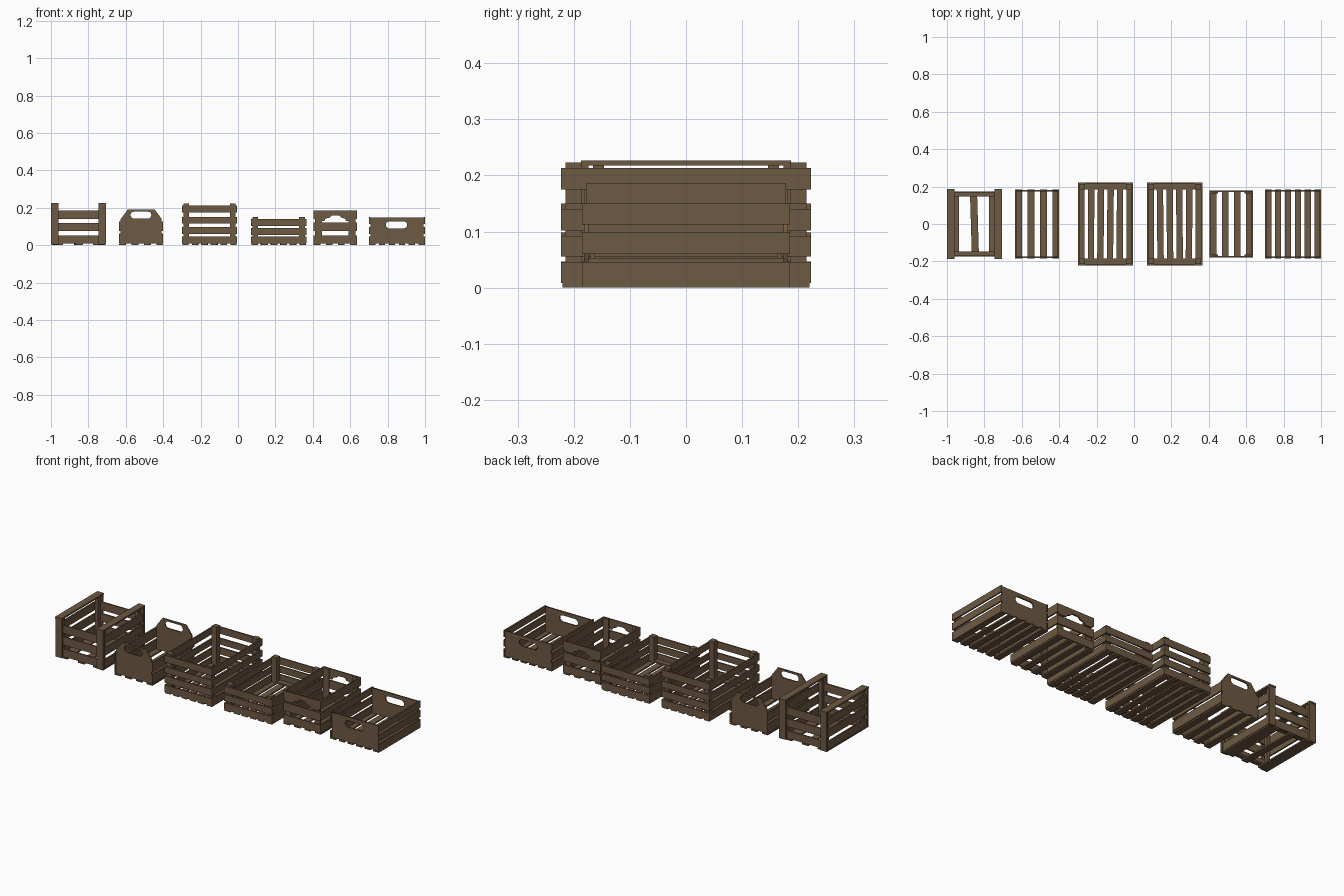
import bpy, math, random

if "Cube" in bpy.data.objects:
    bpy.data.objects.remove(bpy.data.objects["Cube"])

random.seed(4)
wood = bpy.data.materials.new("brown wood")
wood.diffuse_color = (0.155, 0.1, 0.056, 1)
wood.use_nodes = True
wood.node_tree.nodes["Principled BSDF"].inputs["Base Color"].default_value = wood.diffuse_color
T = 0.008  # board thickness


def box(name, x0, x1, y0, y1, z0, z1, turn=0.0):
    """Plain board given by its extents, optionally turned about z."""
    bpy.ops.mesh.primitive_cube_add(size=1, location=((x0 + x1) / 2, (y0 + y1) / 2, (z0 + z1) / 2),
                                    rotation=(0, 0, turn))
    ob = bpy.context.object
    ob.name = name
    ob.scale = (x1 - x0, y1 - y0, z1 - z0)
    ob.data.materials.append(wood)
    return ob


def panel(name, loops, y):
    """Upright board cut from x/z outlines (the second loop is a hole)."""
    cu = bpy.data.curves.new(name, 'CURVE')
    cu.dimensions, cu.fill_mode, cu.extrude = '2D', 'BOTH', T / 2
    for pts in loops:
        sp = cu.splines.new('POLY')
        sp.points.add(len(pts) - 1)
        for p, (x, z) in zip(sp.points, pts):
            p.co = (x, z, 0, 1)
        sp.use_cyclic_u = True
    tmp = bpy.data.objects.new(name + "_outline", cu)
    bpy.context.collection.objects.link(tmp)
    dg = bpy.context.evaluated_depsgraph_get()
    me = bpy.data.meshes.new_from_object(tmp.evaluated_get(dg))
    bpy.data.objects.remove(tmp)
    me.materials.clear()
    me.materials.append(wood)
    ob = bpy.data.objects.new(name, me)
    bpy.context.collection.objects.link(ob)
    ob.location.y = y
    ob.rotation_euler.x = math.pi / 2
    return ob


def slot(x0, x1, z0, z1, n=6):
    """Rounded hand hole."""
    r, zc = (z1 - z0) / 2, (z0 + z1) / 2
    pts = []
    for cx, a0 in ((x1 - r, -math.pi / 2), (x0 + r, math.pi / 2)):
        pts += [(cx + r * math.cos(a0 + math.pi * i / n), zc + r * math.sin(a0 + math.pi * i / n))
                for i in range(n + 1)]
    return pts


def floor_slats(x0, x1, y, count, width, tilt=0.0):
    """Evenly spaced floor boards running front to back."""
    for i in range(count):
        x = x0 + (x1 - x0 - width) * i / (count - 1)
        turn = random.uniform(-tilt, tilt) if 0 < i < count - 1 else 0
        box("floor_slat", x, x + width, -y, y, 0, T, turn)


def side_slats(x0, x1, y, levels):
    """Boards on the left and right sides."""
    for a, b in levels:
        box("side_slat", x0, x0 + T, -y, y, a, b)
        box("side_slat", x1 - T, x1, -y, y, a, b)


def end_slats(x0, x1, y, levels):
    """Boards on the front and back ends, outer face at y."""
    for a, b in levels:
        for s in (-1, 1):
            c = s * (y - T / 2)
            box("end_slat", x0, x1, c - T / 2, c + T / 2, a, b, 0)


def corner_posts(x0, x1, y, w, d, z0, z1):
    for xa in (x0, x1 - w):
        for ya in (-y, y - d):
            box("corner_post", xa, xa + w, ya, ya + d, z0, z1)


# Tall crate with top rails
rows = [(0.01, 0.053), (0.075, 0.12), (0.14, 0.185)]
side_slats(-0.995, -0.71, 0.174, rows)
end_slats(-0.987, -0.718, 0.174, rows)
corner_posts(-1, -0.705, 0.185, 0.04, 0.011, 0.004, 0.218)
for xa in (-0.987, -0.738):
    for ya in (-0.166, 0.146):
        box("inner_post", xa, xa + 0.02, ya, ya + 0.02, T, 0.218)
for xa in (-1, -0.745):
    box("top_rail", xa, xa + 0.04, -0.187, 0.187, 0.218, 0.227)
for xa, xb, t in ((-0.995, -0.935, 0), (-0.872, -0.834, 0.03), (-0.775, -0.71, 0)):
    box("floor_slat", xa, xb, -0.174, 0.174, 0, T, t)
for ya in (-0.166, 0.146):
    box("floor_batten", -0.987, -0.718, ya, ya + 0.02, T, 0.018)

# Crate with raised, clipped end panels
for s in (-1, 1):
    panel("handle_panel", [[(-0.627, 0.008), (-0.408, 0.008), (-0.408, 0.14), (-0.445, 0.19),
                            (-0.59, 0.19), (-0.627, 0.14)], slot(-0.575, -0.463, 0.142, 0.18)], s * 0.178)
side_slats(-0.635, -0.4, 0.185, [(0.012, 0.062), (0.076, 0.128)])
floor_slats(-0.635, -0.4, 0.185, 4, 0.036)

# Tall and low slatted crates with corner posts
for x0, rows, top in ((-0.3, [(0.008, 0.047), (0.06, 0.098), (0.115, 0.15), (0.175, 0.213)], 0.223),
                      (0.07, [(0.008, 0.046), (0.056, 0.092), (0.102, 0.14)], 0.15)):
    x1 = x0 + 0.295
    side_slats(x0, x1, 0.215, rows)
    end_slats(x0, x1, 0.223, rows)
    corner_posts(x0 + T, x1 - T, 0.215, 0.03, 0.03, T, top)
    floor_slats(x0 + 0.002, x1 - 0.002, 0.22, 6, 0.034, 0.012)
    for ya in (-0.215, 0.185):
        box("floor_batten", x0 + T, x1 - T, ya, ya + 0.03, T, 0.016)

# Crate with an arched grip in its top end boards
rows = [(0.01, 0.053), (0.075, 0.122), (0.14, 0.187)]
side_slats(0.405, 0.635, 0.178, rows)
end_slats(0.413, 0.627, 0.178, rows[:2])
corner_posts(0.413, 0.627, 0.17, 0.035, T, T, 0.187)
for s in (-1, 1):
    panel("grip_board", [[(0.413, 0.13), (0.462, 0.13), (0.468, 0.142), (0.49, 0.148), (0.502, 0.16),
                          (0.54, 0.16), (0.552, 0.148), (0.572, 0.142), (0.578, 0.13), (0.627, 0.13),
                          (0.627, 0.187), (0.413, 0.187)]], s * 0.174)
floor_slats(0.405, 0.635, 0.176, 4, 0.036)

# Low crate with solid end panels
for s in (-1, 1):
    panel("handle_panel", [[(0.708, 0.008), (0.992, 0.008), (0.992, 0.148), (0.708, 0.148)],
                           slot(0.79, 0.905, 0.09, 0.127)], s * 0.178)
side_slats(0.7, 1.0, 0.185, [(0.008, 0.046), (0.06, 0.098), (0.113, 0.15)])
floor_slats(0.7, 1.0, 0.185, 6, 0.034)
